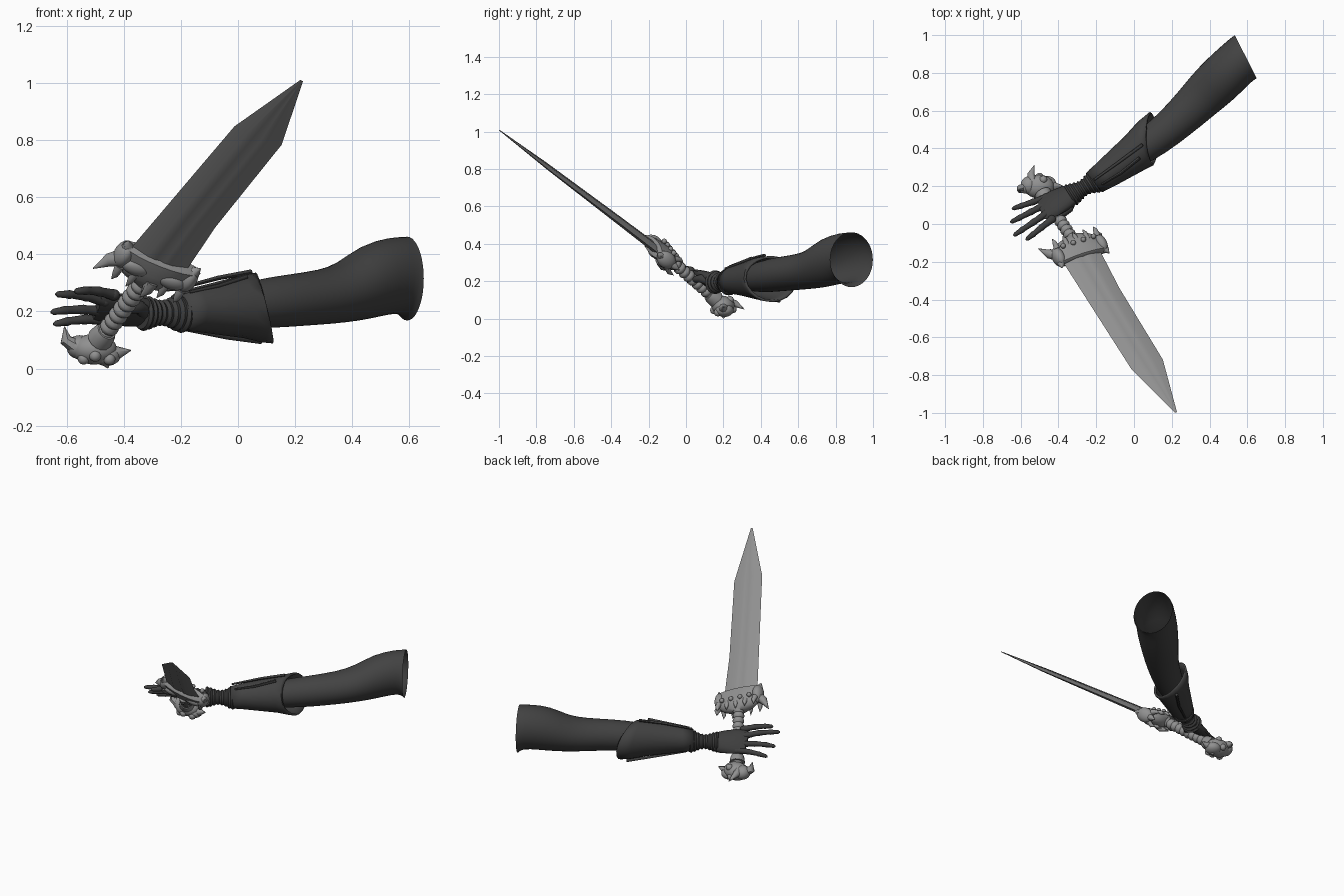
import bpy, bmesh, random
from math import sin, cos, pi, radians
from mathutils import Vector as V

random.seed(4)
if "Cube" in bpy.data.objects:
    bpy.data.objects.remove(bpy.data.objects["Cube"])


def material(name, grey):
    m = bpy.data.materials.new(name)
    m.use_nodes = True
    colour = (grey, grey, grey, 1)
    m.diffuse_color = colour
    node = next(n for n in m.node_tree.nodes if n.type == "BSDF_PRINCIPLED")
    node.inputs["Base Color"].default_value = colour
    return m


CLOTH = material("dark cloth", 0.055)
LEATHER = material("dark leather", 0.048)
STEEL = material("grey steel", 0.28)


def finish(name, bm, mat):
    bmesh.ops.recalc_face_normals(bm, faces=bm.faces)
    mesh = bpy.data.meshes.new(name)
    bm.to_mesh(mesh)
    bm.free()
    mesh.materials.append(mat)
    ob = bpy.data.objects.new(name, mesh)
    bpy.context.collection.objects.link(ob)
    bpy.ops.object.select_all(action="DESELECT")
    ob.select_set(True)
    bpy.context.view_layer.objects.active = ob
    bpy.ops.object.shade_smooth_by_angle(angle=radians(45))
    return ob


def skin(name, loops, mat, caps=(True, True)):
    """Bridge a list of equal point loops into one surface."""
    bm = bmesh.new()
    rows = [[bm.verts.new(p) for p in loop] for loop in loops]
    n = len(rows[0])
    for low, high in zip(rows, rows[1:]):
        for i in range(n):
            j = (i + 1) % n
            bm.faces.new((low[i], low[j], high[j], high[i]))
    if caps[0]:
        bm.faces.new(rows[0])
    if caps[1]:
        bm.faces.new(rows[-1])
    return finish(name, bm, mat)


def ellipse(c, a, b, n=16):
    return [V(c) + a * cos(2 * pi * i / n) + b * sin(2 * pi * i / n) for i in range(n)]


def tube(name, points, radii, mat, n=8):
    """Round tube through points, with one radius per point."""
    pts = [V(p) for p in points]
    loops = []
    for i, p in enumerate(pts):
        d = (pts[min(i + 1, len(pts) - 1)] - pts[max(i - 1, 0)]).normalized()
        a = d.cross(V((0.3, 0.2, 0.93))).normalized()
        loops.append(ellipse(p, a * radii[i], d.cross(a) * radii[i], n))
    return skin(name, loops, mat)


def horn(name, base, mid, tip, r):
    return tube(name, (base, mid, tip), (r, r * 0.7, r * 0.05), STEEL)


def blob(name, centre, size, mat, axes):
    """Ellipsoid with given axes."""
    bm = bmesh.new()
    bmesh.ops.create_icosphere(bm, subdivisions=3, radius=1)
    for v in bm.verts:
        v.co = V(centre) + sum((a * s * k for a, s, k in zip(axes, size, v.co)), V())
    return finish(name, bm, mat)


def arm_loop(x, y, z, w, h, yaw=38, lean=0):
    """Arm cross-section: half width, half height, turn, and slant of the top."""
    a = radians(yaw)
    along = V((cos(a), sin(a), 0))
    return ellipse((x, y, z), V((-sin(a), cos(a), 0)) * w, V((0, 0, h)) + along * lean * h, 20)


# Sleeve, open at the shoulder
sleeve = skin("sleeve", [arm_loop(*r) for r in (
    (-0.15, 0.26, 0.205, 0.05, 0.05),
    (0.06, 0.41, 0.225, 0.09, 0.088),
    (0.18, 0.50, 0.238, 0.095, 0.093),
    (0.297, 0.61, 0.25, 0.109, 0.097),
    (0.37, 0.685, 0.266, 0.12, 0.107),
    (0.45, 0.76, 0.305, 0.13, 0.135, 36),
    (0.54, 0.845, 0.327, 0.128, 0.135, 31),
    (0.575, 0.875, 0.325, 0.129, 0.137, 28),
    (0.592, 0.885, 0.315, 0.13, 0.149, 27))], CLOTH, (True, False))
sub = sleeve.modifiers.new("Smooth", "SUBSURF")
sub.levels = sub.render_levels = 1

# Flared forearm guard with a slanted rear opening
cuff = skin("forearm_guard", [arm_loop(*r) for r in (
    (-0.21, 0.22, 0.2, 0.066, 0.066),
    (-0.153, 0.26, 0.207, 0.077, 0.077),
    (0.01, 0.38, 0.215, 0.104, 0.108, 33, -0.1),
    (0.06, 0.425, 0.212, 0.122, 0.12, 20, -0.2),
    (0.093, 0.457, 0.212, 0.137, 0.124, 4, -0.24))], CLOTH, (False, False))
wall = cuff.modifiers.new("Wall", "SOLIDIFY")
wall.thickness = 0.012

# Raised strips along the forearm guard
for name, points in (
        ("top_strip", ((-0.21, 0.235, 0.28), (-0.07, 0.335, 0.317), (0.045, 0.42, 0.338))),
        ("side_strip", ((-0.17, 0.21, 0.268), (-0.07, 0.27, 0.29), (0.03, 0.35, 0.323))),
        ("lower_strip", ((-0.19, 0.26, 0.138), (-0.04, 0.38, 0.11), (0.08, 0.5, 0.095)))):
    tube(name, points, (0.006, 0.008, 0.009), LEATHER)

# Wrapped wrist: two bands around a narrow waist
wrist = []
for i in range(17):
    f = i / 16
    r = 0.057 + 0.011 * cos(2 * pi * f) - 0.008 * f + (0.004 if i % 2 else -0.003)
    wrist.append(arm_loop(-0.19 - 0.15 * f, 0.235 - 0.085 * f, 0.195, r, r, 32))
skin("wrist_wraps", wrist, LEATHER)

# Palm, spread across the line of the grip
ACROSS = V((0.25, -0.76, 0.61)).normalized()
THICK = V((0.45, -0.89, 0)).cross(V((0, 0, 1))).cross(ACROSS).normalized()
skin("palm", [ellipse(c, ACROSS * w, THICK * t) for c, w, t in (
    ((-0.31, 0.165, 0.197), 0.055, 0.04),
    ((-0.36, 0.14, 0.2), 0.074, 0.038),
    ((-0.42, 0.11, 0.206), 0.083, 0.032),
    ((-0.465, 0.09, 0.209), 0.08, 0.024),
    ((-0.495, 0.075, 0.21), 0.066, 0.014))], LEATHER)

# Fingers with bulging joints, then the thumb
for name, base, tip in (("index", (-0.435, 0.025, 0.258), (-0.572, -0.085, 0.27)),
                        ("middle", (-0.465, 0.055, 0.235), (-0.638, -0.062, 0.26)),
                        ("ring", (-0.475, 0.1, 0.2), (-0.655, 0.008, 0.197)),
                        ("little", (-0.465, 0.14, 0.17), (-0.646, 0.08, 0.155))):
    base, tip = V(base), V(tip)
    steps = (0, 0.3, 0.38, 0.46, 0.66, 0.72, 0.78, 0.95, 1)
    tube(name + "_finger", [base.lerp(tip, f) + V((0, 0, 0.008 * sin(pi * f))) for f in steps],
         (0.02, 0.016, 0.018, 0.016, 0.014, 0.016, 0.014, 0.011, 0.004), LEATHER, 10)
    blob(name + "_knuckle", base, (0.022, 0.022, 0.02), LEATHER,
         (V((1, 0, 0)), V((0, 1, 0)), V((0, 0, 1))))
tube("thumb", ((-0.33, 0.13, 0.2), (-0.345, 0.08, 0.215), (-0.38, 0.05, 0.21),
               (-0.425, 0.03, 0.2)), (0.028, 0.023, 0.018, 0.007), LEATHER, 10)

# Sword frame: along the blade, across it, and through it
TIP = V((0.222, -0.997, 1.007))
D = V((0.438, -0.717, 0.542)).normalized()
W = V((0.866, 0.325, -0.379))
W = (W - D * W.dot(D)).normalized()
N = W.cross(D)


def S(s, t, n=0):
    return TIP + W * s + D * t + N * n


# Blade with a shallow central groove
blade = []
for t, left, right, th in ((-1.19, -0.106, 0.116, 0.021), (-0.88, -0.1, 0.096, 0.018),
                           (-0.352, -0.09, 0.095, 0.011), (0, -0.006, 0.006, 0.002)):
    section = ((0, 0), (0.28, 0.9), (0.42, 1), (0.5, 0.8), (0.58, 1), (0.72, 0.9), (1, 0))
    section += tuple((f, -k) for f, k in section[-2:0:-1])
    blade.append([S(left + (right - left) * f, t, th * k) for f, k in section])
skin("blade", blade, STEEL)

# Bone-like guard
MID = 0.012
skin("guard", [ellipse(S(MID, t), W * w, N * n, 20) for t, w, n in (
    (-1.285, 0.05, 0.03), (-1.265, 0.1, 0.042), (-1.235, 0.138, 0.05), (-1.2, 0.136, 0.047),
    (-1.165, 0.15, 0.043), (-1.14, 0.152, 0.038), (-1.135, 0.13, 0.03))], STEEL)
for side in (-1, 1):
    blob("guard_end", S(MID + side * 0.125, -1.19), (0.033, 0.058, 0.045), STEEL, (W, D, N))
    blob("guard_brow", S(MID + side * 0.07, -1.2, 0.033), (0.05, 0.03, 0.022), STEEL, (W, D, N))
    for k in range(5):
        s = MID - 0.12 + 0.06 * k
        drop = random.uniform(0.015, 0.035)
        horn("guard_tooth", S(s, -1.225, side * 0.03), S(s, -1.255, side * 0.045),
             S(s, -1.265 - drop, side * 0.043), 0.018)
    horn("guard_prong", S(MID + side * 0.11, -1.17), S(MID + side * 0.135, -1.14),
         S(MID + side * 0.14, -1.115), 0.027)
for k in range(4):
    blob("guard_stud", S(MID - 0.09 + 0.06 * k, -1.215, -0.05), (0.014, 0.014, 0.014), STEEL,
         (W, D, N))
horn("guard_fang", S(MID + 0.01, -1.23, 0.04), S(MID + 0.01, -1.26, 0.055),
     S(MID + 0.005, -1.315, 0.05), 0.025)
horn("guard_left_horn", S(-0.1, -1.2), S(-0.145, -1.235, 0.01), S(-0.178, -1.297, 0.02), 0.036)
horn("guard_right_horn", S(0.132, -1.22), S(0.157, -1.25), S(0.157, -1.28), 0.024)

# Ribbed grip
count = 33
grip = [S(MID, -1.26 - 0.38 * i / count, 0.024 * i / count) for i in range(count + 1)]
tube("grip", grip, [(0.026, 0.034, 0.034)[i % 3] for i in range(count + 1)], STEEL, 14)
tube("grip_collar", [S(MID, t, 0.022) for t in (-1.575, -1.595, -1.63)],
     (0.034, 0.042, 0.046), STEEL, 14)

# Skull-like pommel with horns
XYZ = (V((1, 0, 0)), V((0, 1, 0)), V((0, 0, 1)))
blob("pommel", (-0.503, 0.198, 0.068), (0.08, 0.063, 0.054), STEEL, XYZ)
blob("pommel_jaw", (-0.46, 0.205, 0.045), (0.05, 0.05, 0.036), STEEL, XYZ)
blob("pommel_cheek", (-0.555, 0.205, 0.075), (0.045, 0.048, 0.042), STEEL, XYZ)
for x, y, z in ((-0.5, 0.15, 0.045), (-0.54, 0.17, 0.035), (-0.45, 0.17, 0.033),
                (-0.48, 0.235, 0.1), (-0.5, 0.25, 0.05)):
    blob("pommel_knob", (x, y, z), (0.021, 0.021, 0.021), STEEL, XYZ)
horn("pommel_left_horn", (-0.56, 0.19, 0.075), (-0.603, 0.185, 0.1), (-0.607, 0.18, 0.147), 0.032)
horn("pommel_right_horn", (-0.455, 0.2, 0.055), (-0.42, 0.2, 0.055), (-0.375, 0.2, 0.064), 0.034)
horn("pommel_rear_horn", (-0.535, 0.22, 0.085), (-0.545, 0.265, 0.08), (-0.527, 0.312, 0.05), 0.028)
horn("pommel_lower_spike", (-0.47, 0.2, 0.04), (-0.46, 0.2, 0.02), (-0.455, 0.2, 0.001), 0.028)
